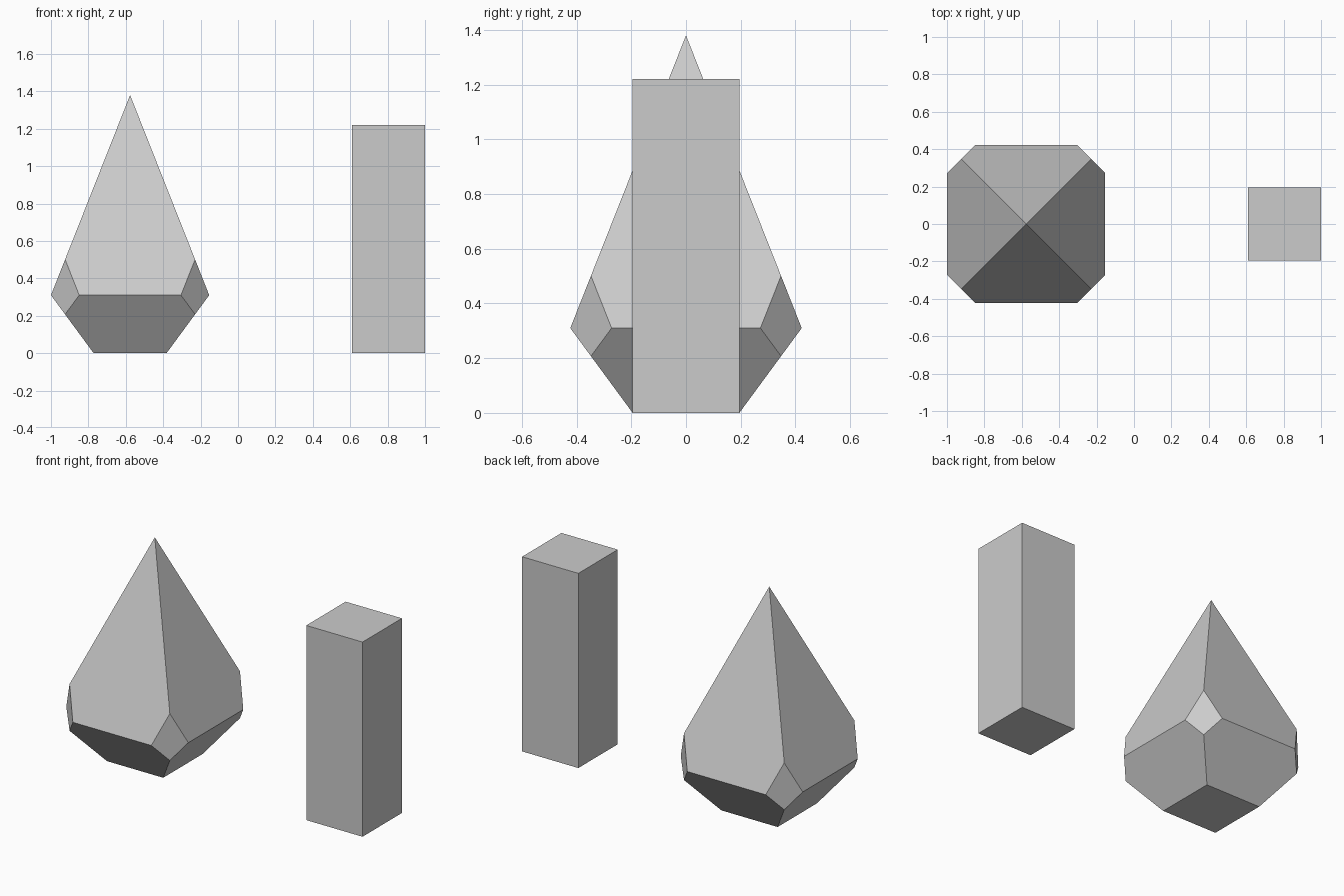
import bpy, bmesh
from mathutils import Vector

if "Cube" in bpy.data.objects:
    bpy.data.objects.remove(bpy.data.objects["Cube"])


def finish(bm, name, location):
    bmesh.ops.recalc_face_normals(bm, faces=bm.faces)
    mesh = bpy.data.meshes.new(name)
    bm.to_mesh(mesh)
    bm.free()
    obj = bpy.data.objects.new(name, mesh)
    obj.location = location
    bpy.context.collection.objects.link(obj)
    return obj


CORNERS = [(1, 1), (-1, 1), (-1, -1), (1, -1)]

# Cut stone: flat square base, wide girdle, pointed top
base, girdle, girdle_z, apex_z = 0.195, 0.423, 0.31, 1.38
bm = bmesh.new()
low, mid = [[bm.verts.new((x * r, y * r, z)) for x, y in CORNERS]
            for r, z in ((base, 0), (girdle, girdle_z))]
apex = bm.verts.new((0, 0, apex_z))
bm.faces.new(low[::-1])
for i in range(4):
    j = (i + 1) % 4
    bm.faces.new((low[i], low[j], mid[j], mid[i]))
    bm.faces.new((mid[i], mid[j], apex))

# Slice the four girdle corners into vertical kite facets
for x, y in CORNERS:
    cut = bmesh.ops.bisect_plane(
        bm, geom=bm.verts[:] + bm.edges[:] + bm.faces[:],
        plane_co=Vector((x, y, 0)) * 0.3475, plane_no=(x, y, 0),
        clear_outer=True)
    rim = [e for e in cut["geom_cut"] if isinstance(e, bmesh.types.BMEdge)]
    bmesh.ops.contextual_create(bm, geom=rim)
finish(bm, "faceted_stone", (-0.577, 0, 0))

# Square pillar
bm = bmesh.new()
bmesh.ops.create_cube(bm, size=1)
bmesh.ops.scale(bm, vec=(0.39, 0.39, 1.22), verts=bm.verts)
finish(bm, "square_pillar", (0.805, 0, 0.61))
